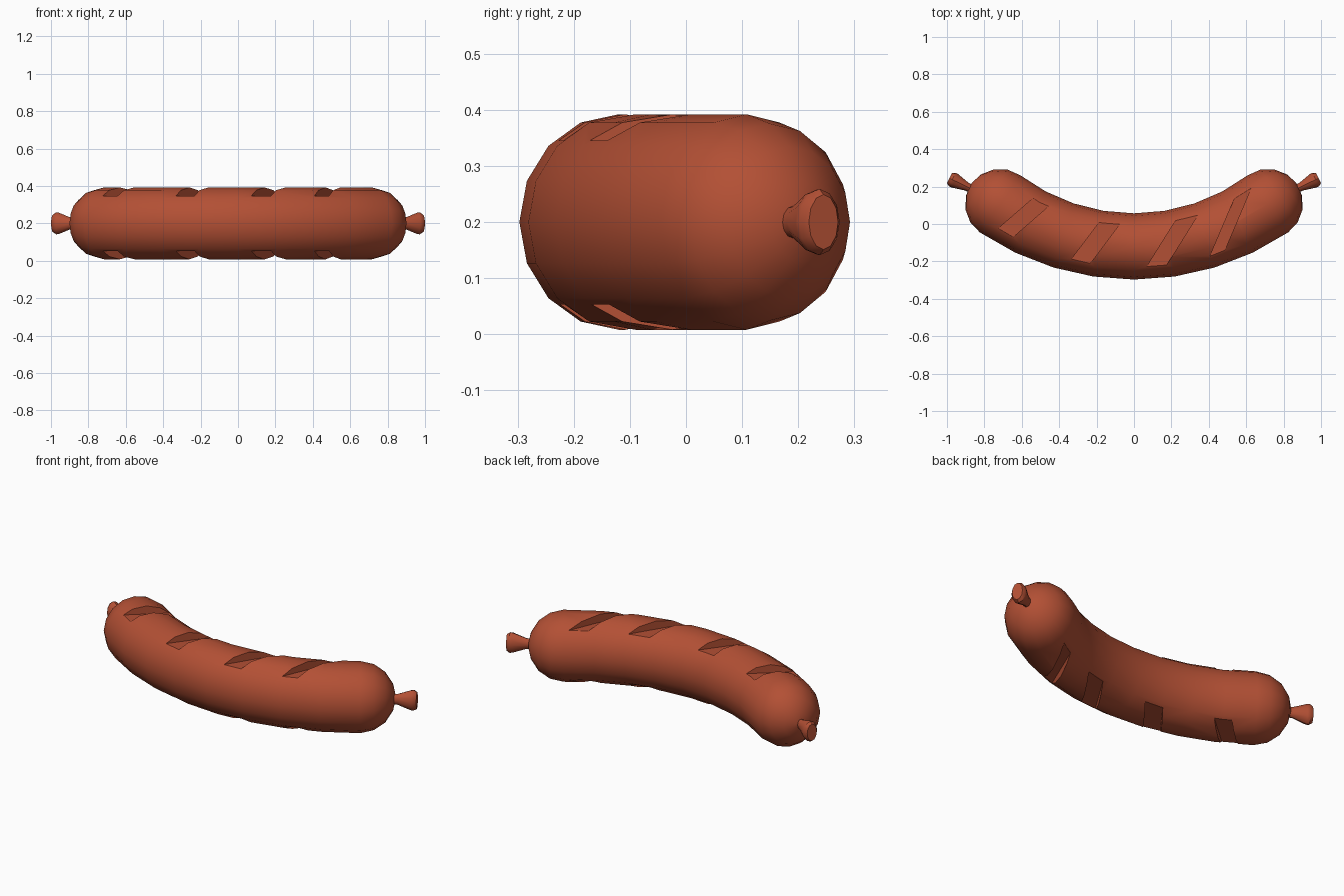
import bpy, bmesh, math
from mathutils import Vector

if "Cube" in bpy.data.objects:
    bpy.data.objects.remove(bpy.data.objects["Cube"])

skin = bpy.data.materials.new("sausage_brown")
skin.diffuse_color = (0.45, 0.08, 0.035, 1)
skin.use_nodes = True
skin.node_tree.nodes["Principled BSDF"].inputs["Base Color"].default_value = skin.diffuse_color

ZC = 0.2                 # height of the centre line
ARC_Y, ARC_R = 1.12, 1.24  # centre and radius of the bend
END = math.radians(35.3)


def loft(name, rings, sides):
    """Rings are (centre, heading angle, half width, half height)."""
    bm = bmesh.new()
    loops = []
    for c, a, w, h in rings:
        side = Vector((-math.sin(a), math.cos(a), 0))
        loop = []
        for i in range(sides):
            t = 2 * math.pi * i / sides
            loop.append(bm.verts.new(c + side * w * math.cos(t) + Vector((0, 0, h * math.sin(t)))))
        loops.append(loop)
    for p, q in zip(loops, loops[1:]):
        for i in range(sides):
            j = (i + 1) % sides
            bm.faces.new((p[i], p[j], q[j], q[i]))
    bm.faces.new(loops[0][::-1])
    bm.faces.new(loops[-1])
    bmesh.ops.recalc_face_normals(bm, faces=bm.faces)
    return finish(name, bm)


def finish(name, bm):
    me = bpy.data.meshes.new(name)
    bm.to_mesh(me)
    bm.free()
    ob = bpy.data.objects.new(name, me)
    bpy.context.collection.objects.link(ob)
    me.materials.append(skin)
    return ob


def smooth(ob, angle):
    bpy.ops.object.select_all(action='DESELECT')
    ob.select_set(True)
    bpy.context.view_layer.objects.active = ob
    bpy.ops.object.shade_smooth_by_angle(angle=math.radians(angle))


def arc(a):
    return Vector((ARC_R * math.sin(a), ARC_Y - ARC_R * math.cos(a), ZC))


# Curved body with rounded ends
rings = []
caps = [math.radians(d) for d in (87, 68, 45, 22.5)]
for s in (-1, 1):
    a = s * END
    d = Vector((math.cos(a), math.sin(a), 0)) * s
    part = [(arc(a) + d * 0.187 * math.sin(t), a, 0.187 * math.cos(t), 0.19 * math.cos(t)) for t in caps]
    if s < 0:
        rings += part
        for i in range(9):
            b = END * (i / 4 - 1)
            rings.append((arc(b), b, 0.177 + 0.01 * (b / END) ** 2, 0.192))
    else:
        rings += part[::-1]
body = loft("sausage_body", rings, 16)

# Slanted grill cuts, top and bottom: centre x, y, slant, width
cuts = [(-0.60, 0.028, 41, 0.086), (-0.217, -0.11, 53, 0.093),
        (0.205, -0.09, 58, 0.085), (0.512, 0.0, 67, 0.06)]
bm = bmesh.new()
for x, y, ang, wid in cuts:
    u = Vector((math.cos(math.radians(ang)), math.sin(math.radians(ang)), 0))
    v = Vector((-u.y, u.x, 0))
    for z in (0.345 + 0.1, 0.053 - 0.1):
        for vert in bmesh.ops.create_cube(bm, size=1)["verts"]:
            p = vert.co.copy()
            vert.co = Vector((x, y, z)) + u * p.x * 0.5 + v * p.y * wid + Vector((0, 0, p.z * 0.2))
bmesh.ops.recalc_face_normals(bm, faces=bm.faces)
cutter = finish("cut_helper", bm)
cutter.hide_render = True
mod = body.modifiers.new("grill_cuts", 'BOOLEAN')
mod.operation = 'DIFFERENCE'
mod.solver = 'EXACT'
mod.object = cutter
bpy.context.view_layer.objects.active = body
bpy.ops.object.modifier_apply(modifier=mod.name)
bpy.data.objects.remove(cutter)
smooth(body, 30)

# Flared casing knots at both ends
for s, name in ((-1, "left_knot"), (1, "right_knot")):
    a = s * math.radians(26)
    prof = [(0.855, 0.18, 0.022, 0.026), (0.895, 0.20, 0.023, 0.031),
            (0.958, 0.231, 0.040, 0.057), (0.972, 0.238, 0.040, 0.059), (0.987, 0.245, 0.029, 0.049)]
    knot = loft(name, [(Vector((s * x, y, ZC)), a, w, h) for x, y, w, h in prof], 12)
    smooth(knot, 35)
